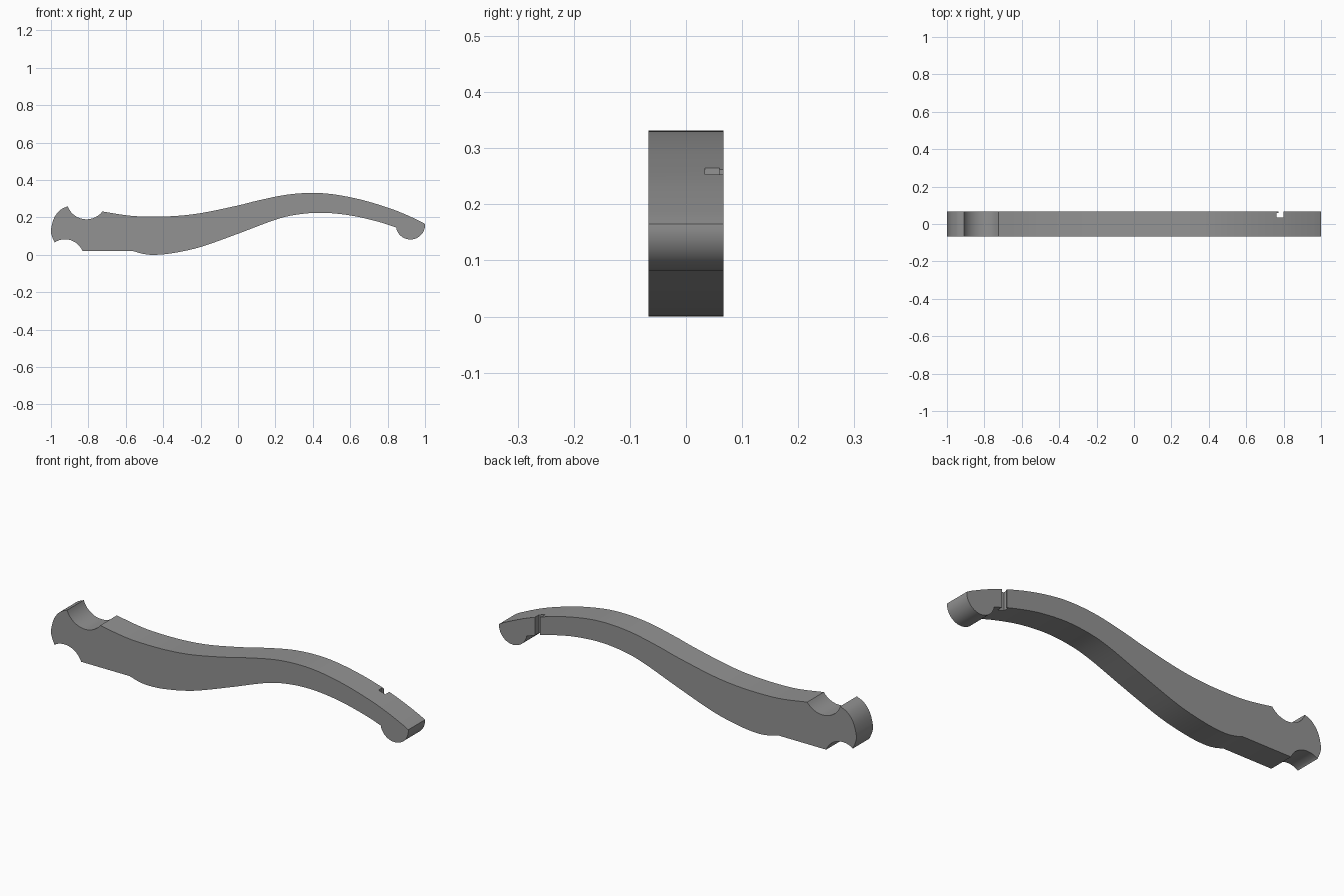
import bpy, bmesh, math
from mathutils import Vector

if "Cube" in bpy.data.objects:
    bpy.data.objects.remove(bpy.data.objects["Cube"])

HALF = 0.0665  # half thickness of the lever

grey = bpy.data.materials.new("mid grey")
grey.diffuse_color = (0.29, 0.29, 0.29, 1)
grey.use_nodes = True
grey.node_tree.nodes["Principled BSDF"].inputs["Base Color"].default_value = grey.diffuse_color


def arc(cx, cz, r, start, end, n):
    """Points on a circular arc, endpoints included."""
    return [(cx + r * math.cos(math.radians(start + (end - start) * i / n)),
             cz + r * math.sin(math.radians(start + (end - start) * i / n)))
            for i in range(n + 1)]


def spline(pts, n=5):
    """Smooth curve through the given points."""
    p = [Vector(q) for q in pts]
    p = [2 * p[0] - p[1]] + p + [2 * p[-1] - p[-2]]
    out = []
    for a, b, c, d in zip(p, p[1:], p[2:], p[3:]):
        for i in range(n):
            t = i / n
            out.append(tuple(0.5 * (2 * b + (c - a) * t + (2 * a - 5 * b + 4 * c - d) * t * t
                                    + (3 * b - a - 3 * c + d) * t ** 3)))
    return out + [tuple(p[-2])]


def prism(name, pts, direction):
    """Extrude a flat outline into a solid object."""
    bm = bmesh.new()
    face = bm.faces.new([bm.verts.new(q) for q in pts])
    ext = bmesh.ops.extrude_face_region(bm, geom=[face])
    bmesh.ops.translate(bm, vec=direction,
                        verts=[v for v in ext["geom"] if isinstance(v, bmesh.types.BMVert)])
    bmesh.ops.recalc_face_normals(bm, faces=bm.faces)
    mesh = bpy.data.meshes.new(name)
    bm.to_mesh(mesh)
    bm.free()
    mesh.materials.append(grey)
    obj = bpy.data.objects.new(name, mesh)
    bpy.context.collection.objects.link(obj)
    return obj


# Side outline, anticlockwise from the rounded head
outline = spline([(-0.91, 0.26), (-0.95, 0.24), (-0.983, 0.198), (-1.0, 0.135),
                  (-0.995, 0.10), (-0.98, 0.065)], 4)
outline += arc(-0.925, -0.018, 0.101, 121, 22, 16)            # lower notch
outline += spline([(-0.56, 0.02), (-0.51, 0.006), (-0.45, 0.0), (-0.35, 0.009),
                   (-0.2, 0.042), (0.0, 0.113), (0.2, 0.188), (0.32, 0.216),
                   (0.45, 0.225), (0.6, 0.211), (0.75, 0.177), (0.846, 0.146)])
outline += arc(0.922, 0.16, 0.078, 190, 364, 24)              # ball end
outline += spline([(0.999, 0.168), (0.9, 0.214), (0.8, 0.253), (0.65, 0.297),
                   (0.5, 0.325), (0.38, 0.331), (0.25, 0.32), (0.1, 0.289),
                   (0.0, 0.264), (-0.2, 0.223), (-0.35, 0.207), (-0.5, 0.205),
                   (-0.6, 0.212), (-0.725, 0.232)])
outline += arc(-0.81, 0.297, 0.107, -37, -160, 18)[:-1]       # upper notch

# Drop coincident neighbours
clean = []
for q in outline:
    if not clean or math.dist(q, clean[-1]) > 0.003:
        clean.append(q)
if math.dist(clean[0], clean[-1]) < 0.003:
    clean.pop()

lever = prism("curved_lever", [(x, -HALF, z) for x, z in clean], (0, 2 * HALF, 0))

# Small lipped slot through the back edge near the ball end
slot = [(0.763, 0.034), (0.80, 0.034), (0.80, 0.08), (0.772, 0.08),
        (0.772, 0.06), (0.763, 0.06)]
cutter = prism("slot_cutter", [(x, y, 0.05) for x, y in slot], (0, 0, 0.4))
cutter.hide_render = True

bpy.context.view_layer.objects.active = lever
lever.select_set(True)
cut = lever.modifiers.new("slot", "BOOLEAN")
cut.operation = "DIFFERENCE"
cut.solver = "EXACT"
cut.object = cutter
bpy.ops.object.modifier_apply(modifier=cut.name)
bpy.data.objects.remove(cutter)
bpy.ops.object.shade_smooth_by_angle(angle=math.radians(25))
